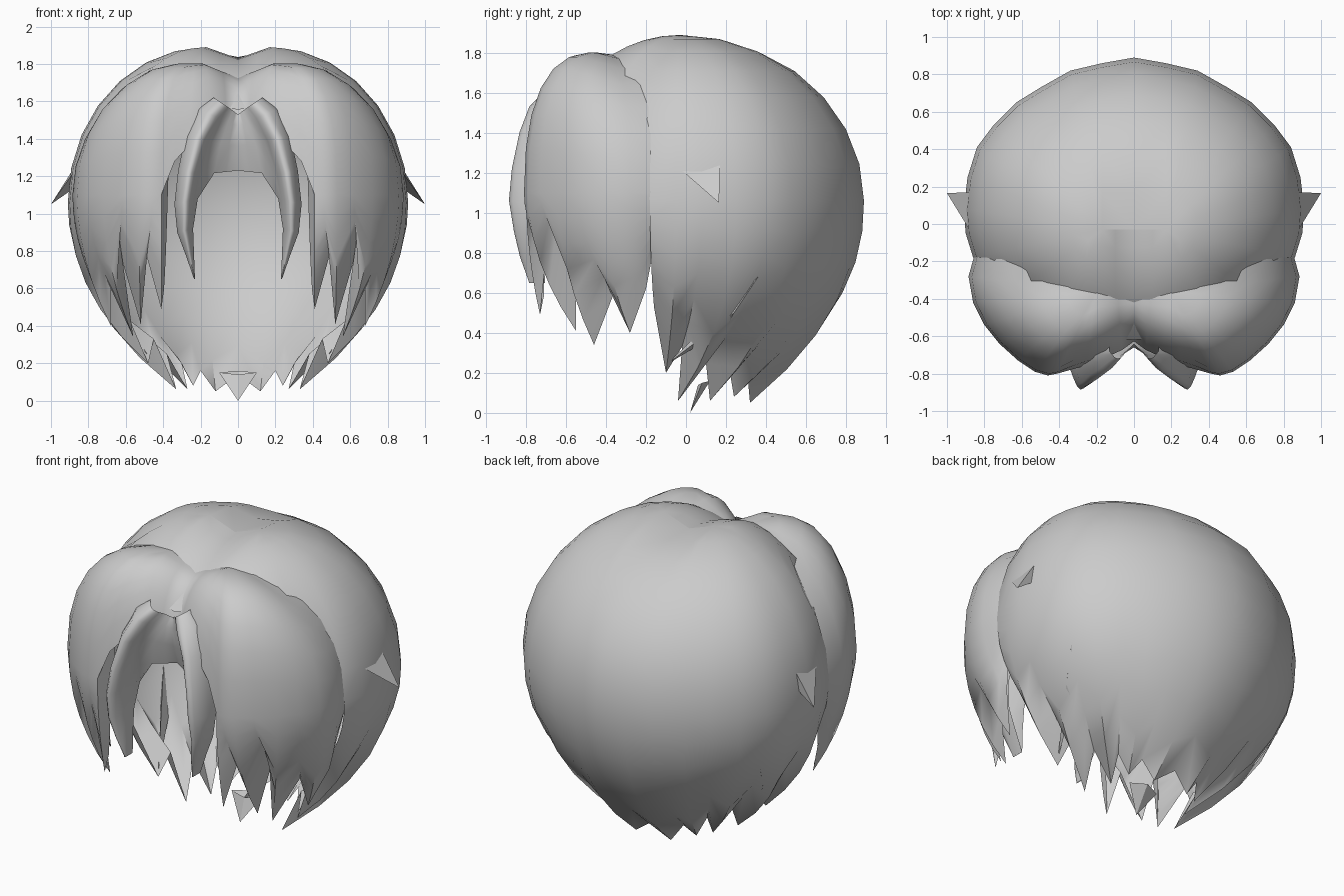
import bpy, bmesh, math
from mathutils import Vector

if "Cube" in bpy.data.objects:
    bpy.data.objects.remove(bpy.data.objects["Cube"])

mat = bpy.data.materials.new("hair grey")
mat.diffuse_color = (0.6, 0.6, 0.6, 1)
mat.use_nodes = True
mat.node_tree.nodes["Principled BSDF"].inputs["Base Color"].default_value = mat.diffuse_color


def finish(name, grid, angle=50):
    """Skin a grid of columns (None marks a missing point) and mirror it across x."""
    bm = bmesh.new()
    vs = [[bm.verts.new(p) if p is not None else None for p in col] for col in grid]
    for a, b in zip(vs, vs[1:]):
        for i in range(min(len(a), len(b)) - 1):
            quad = [a[i], a[i + 1], b[i + 1], b[i]]
            if None not in quad:
                bm.faces.new(quad)
    bmesh.ops.remove_doubles(bm, verts=bm.verts, dist=0.0005)
    bmesh.ops.recalc_face_normals(bm, faces=bm.faces)
    # outside faces point away from the head centre
    c = Vector((0, 0, 1))
    if sum((f.calc_center_median() - c).dot(f.normal) * f.calc_area() for f in bm.faces) < 0:
        bmesh.ops.reverse_faces(bm, faces=bm.faces)
    me = bpy.data.meshes.new(name)
    bm.to_mesh(me)
    bm.free()
    me.materials.append(mat)
    ob = bpy.data.objects.new(name, me)
    bpy.context.collection.objects.link(ob)
    bpy.ops.object.select_all(action='DESELECT')
    ob.select_set(True)
    bpy.context.view_layer.objects.active = ob
    bpy.ops.object.shade_smooth_by_angle(angle=math.radians(angle))
    mod = ob.modifiers.new("mirror", 'MIRROR')
    mod.merge_threshold = 0.001
    return ob


def column(top, wide, tip, tmax=90, power=2.0, bulge=0, curl=2.0, up=7, down=6):
    """Lock of hair: arc from the top to the widest point, then curl in to the tip."""
    pts = []
    for i in range(up + 1):
        t = math.radians(tmax * i / up)
        s, c = math.sin(t) ** (2 / power), max(0, math.cos(t)) ** (2 / power)
        p = top.lerp(wide, s)
        p.z = wide.z + (top.z - wide.z) * c + bulge * math.sin(2 * t)
        pts.append(p)
    for i in range(1, down + 1):
        if tip is None:
            pts.append(None)
            continue
        s = i / down
        p = wide.lerp(tip, s ** curl)
        p.z = wide.z + (tip.z - wide.z) * s
        pts.append(p)
    return pts


# back shell: widest outline point and tip of each lock, from nape to temple
shell = [
    ((0, .89), (0, .36, .14)), ((.17, .86), (.12, .32, .05)),
    ((.34, .82), (.2, .31, .16)), ((.5, .73), (.24, .24, .08)),
    ((.63, .65), (.3, .22, .2)), ((.75, .53), (.27, .12, .06)),
    ((.84, .41), (.38, .1, .25)), ((.89, .25), (.33, -.04, .06)),
    ((.91, .08), (.45, -.02, .33)), ((.9, -.05), (.48, -.1, .2)),
    ((.86, -.18), (.62, -.16, .53)),
    ((.75, -.45), None), ((.5, -.65), None), ((.25, -.75), None),
    ((.1, -.79), None), ((0, -.8), None)]
cols = []
for w, tip in shell:
    # twin crowns with a parting dip between them
    px = min(.17, w[0])
    col = column(Vector((px, -.03, 1.83 + .06 * px / .17)), Vector((*w, 1.06)),
                 Vector(tip) if tip else None, 90 if tip else 50, curl=2.3)
    if w == (0, .89):  # the dip fades out behind the crown
        for p in col[1:8]:
            p.z += .06 * min(1, (p.y + .03) / .45) * (p.z - 1.06) / .77
    cols.append(col)
finish("back_shell", cols)

# side bangs: parting columns first, then jagged locks out to the temple
bangs = [
    ((0, -.65), None, 65), ((.06, -.70), None, 65), ((.14, -.74), None, 65),
    ((.26, -.77), None, 74), ((.34, -.785), None, 80),
    ((.41, -.80), (.41, -.73, .49), 90),
    ((.46, -.81), (.49, -.70, .78), 90), ((.53, -.79), (.52, -.55, .41), 90),
    ((.62, -.73), (.64, -.55, .82), 90), ((.72, -.64), (.56, -.46, .34), 90),
    ((.80, -.54), (.68, -.36, .60), 90), ((.86, -.42), (.68, -.28, .40), 90),
    ((.885, -.28), (.77, -.20, .62), 90), ((.84, -.12), (.80, -.15, .88), 90)]
cols = []
for w, tip, tmax in bangs:
    px = min(.2, 1.5 * w[0])
    top = Vector((px, -.36, 1.73 + .06 * px / .2))
    front = max(0, min(1, (-w[1] - .3) / .4))  # front locks puff out more
    cols.append(column(top, Vector((*w, 1.1)), Vector(tip) if tip else None, tmax,
                       2 + .4 * front, .06 * front * px / .2))
finish("side_bangs", cols)

# inward return along the inner edge of each side bang
edge = cols[5][5:]
n = len(edge) - 1
finish("bang_return", [[p + Vector((-.02 * k, .06 * k, 0)) * (1 - i / n) ** .5
                        for i, p in enumerate(edge)] for k in (0, 1, 2)])

# front forelock: rows of web centre, inner edge, outer edge and forward bulge
rows = [
    ((0, -.64, 1.53), (.04, -.68, 1.56), (.13, -.68, 1.62), .04),
    ((0, -.66, 1.47), (.08, -.71, 1.50), (.21, -.70, 1.56), .08),
    ((0, -.65, 1.36), (.14, -.71, 1.38), (.28, -.72, 1.42), .12),
    ((0, -.60, 1.23), (.19, -.70, 1.21), (.32, -.76, 1.23), .14),
    (None, (.215, -.73, 1.08), (.34, -.78, 1.05), .13),
    (None, (.24, -.75, .92), (.325, -.79, .90), .09),
    (None, (.235, -.77, .78), (.28, -.79, .78), .05),
    (None, (.23, -.78, .65), (.235, -.785, .65), 0)]
grid = []
for c, a, b, bulge in rows:
    a, b = Vector(a), Vector(b)
    if c:
        row = [Vector(c).lerp(a, k / 3) for k in range(3)]
    else:
        row = [None, None, a + Vector((0, .07, 0))]
    for i in range(8):
        p = a.lerp(b, i / 7)
        p.y -= bulge * math.sin(math.pi * i / 7)
        row.append(p)
    row.append(b + Vector((0, .08, 0)))
    grid.append(row)
finish("forelock", grid, 70)


def spike(name, base, tip):
    """Loose pointed strand on a triangular base."""
    base = [Vector(p) for p in base]
    loop = base + base[:1]
    finish(name, [[p, Vector(tip)] for p in loop], 20)


# loose strands: side flick, lower side lock and nape point
spike("side_flick", [(.88, -.03, 1.22), (.88, .17, 1.24), (.87, .16, 1.14)], (1, .165, 1.05))
spike("lower_side_lock", [(.765, .36, .68), (.70, .24, .50), (.62, .2, .42)], (.48, -.1, .24))
spike("nape_point", [(.1, .08, .15), (0, .06, .14), (0, .12, .16)], (0, .02, 0))
